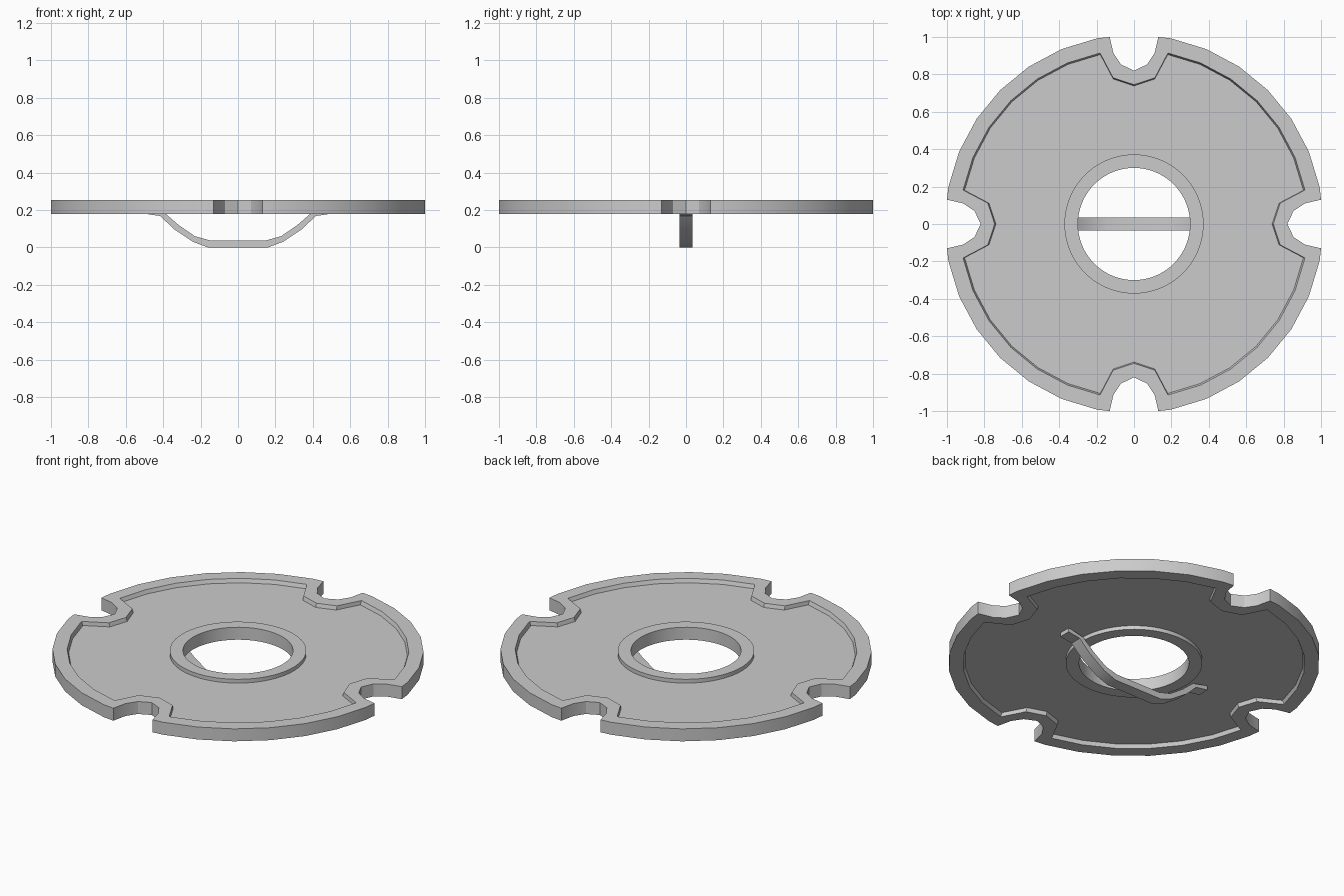
import bpy, bmesh
from math import sin, cos, radians, pi

if "Cube" in bpy.data.objects:
    bpy.data.objects.remove(bpy.data.objects["Cube"])

Z_TOP, Z_BOT = 0.255, 0.18          # rim and collar faces
P_TOP, P_BOT = 0.232, 0.203         # recessed web faces


def four_fold(pts):
    """Repeat a quarter outline around the centre."""
    out = []
    for c, s in ((1, 0), (0, 1), (-1, 0), (0, -1)):
        out += [(x * c - y * s, x * s + y * c) for x, y in pts]
    return out


def arc(r):
    return [(r * cos(radians(11.25 * i)), r * sin(radians(11.25 * i))) for i in range(1, 8)]


def circle(r, n=64):
    return [(r * cos(2 * pi * i / n), r * sin(2 * pi * i / n)) for i in range(n)]


def finish(bm, name, angle):
    bmesh.ops.recalc_face_normals(bm, faces=bm.faces)
    me = bpy.data.meshes.new(name)
    bm.to_mesh(me)
    bm.free()
    ob = bpy.data.objects.new(name, me)
    bpy.context.collection.objects.link(ob)
    bpy.context.view_layer.objects.active = ob
    ob.select_set(True)
    bpy.ops.object.shade_smooth_by_angle(angle=radians(angle))
    ob.select_set(False)
    return ob


# Outlines: notched rim, notched recess (slightly tapered), collar and hole
outer = four_fold([(0.82, 0), (0.853, 0.07), (0.913, 0.11), (1.0, 0.13)] + arc(1.012)
                  + [(0.13, 1.0), (0.11, 0.913), (0.07, 0.853)])
inner = four_fold([(0.745, 0), (0.782, 0.112)] + arc(0.932) + [(0.112, 0.782)])
inner_low = [(x * 0.991, y * 0.991) for x, y in inner]
collar, hole = circle(0.372), circle(0.30)

# Disc: one closed skin made of flat caps and walls
bm = bmesh.new()


def loop(pts, z):
    vs = [bm.verts.new((x, y, z)) for x, y in pts]
    return vs, [bm.edges.new((vs[i - 1], vs[i])) for i in range(len(vs))]


def wall(a, b):
    for i in range(len(a[0])):
        bm.faces.new((a[0][i - 1], a[0][i], b[0][i], b[0][i - 1]))


def cap(a, b):
    bmesh.ops.triangle_fill(bm, edges=a[1] + b[1], use_beauty=True, normal=(0, 0, 1))


ends = []
for z, p in ((Z_TOP, P_TOP), (Z_BOT, P_BOT)):
    o, i, il = loop(outer, z), loop(inner, z), loop(inner_low, p)
    cl, c, h = loop(collar, p), loop(collar, z), loop(hole, z)
    cap(o, i)
    cap(il, cl)
    cap(c, h)
    wall(i, il)
    wall(cl, c)
    ends.append((o, h))
wall(ends[0][0], ends[1][0])
wall(ends[0][1], ends[1][1])
finish(bm, "notched_disc", 25)

# Handle: bent strap below the hole, mirrored half profile
low = [(0.16, 0.0), (0.24, 0.03), (0.345, 0.10), (0.415, 0.168), (0.495, 0.18)]
high = [(0.15, 0.038), (0.23, 0.06), (0.315, 0.118), (0.39, 0.183), (0.495, 0.206)]
lows = [(-x, z) for x, z in reversed(low)] + low
highs = [(-x, z) for x, z in reversed(high)] + high
bm = bmesh.new()
rings = [[bm.verts.new((x, y, z)) for (x, z), y in ((a, -0.035), (a, 0.035), (b, 0.035), (b, -0.035))]
         for a, b in zip(lows, highs)]
for r, s in zip(rings, rings[1:]):
    for k in range(4):
        bm.faces.new((r[k - 1], r[k], s[k], s[k - 1]))
bm.faces.new(rings[0])
bm.faces.new(rings[-1])
finish(bm, "strap_handle", 30)
